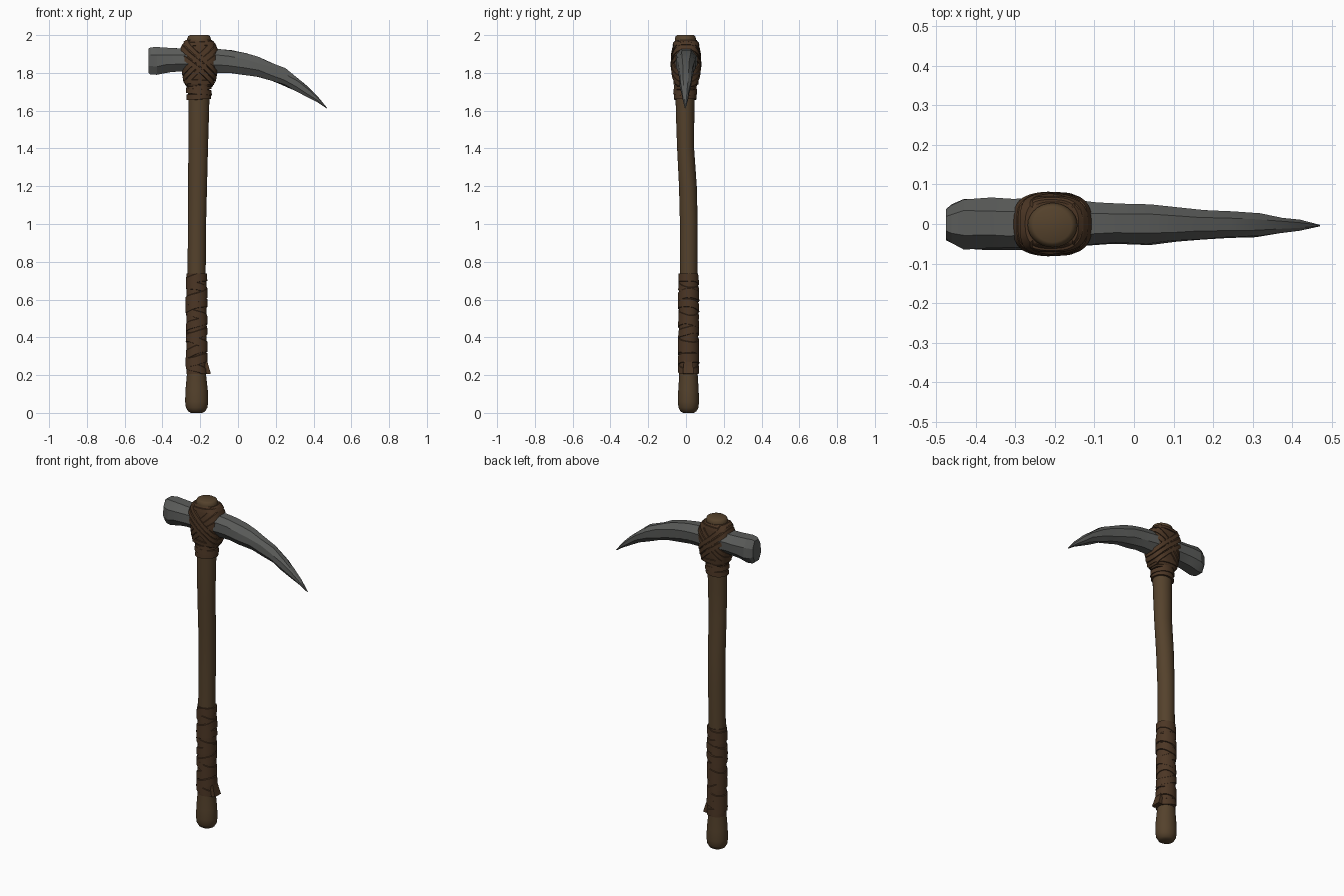
import bpy, bmesh, math, random
from math import cos, sin, pi

random.seed(4)


def material(name, rgb):
    m = bpy.data.materials.new(name)
    m.diffuse_color = (*rgb, 1)
    return m


WOOD = material("brown wood", (0.090, 0.054, 0.025))
LEATHER = material("dark leather", (0.072, 0.037, 0.018))
STONE = material("grey stone", (0.105, 0.108, 0.103))


def loft(name, rings, mat, angle=40, loop=False):
    """Skin a list of equal-sized point rings; loop joins last ring to first, else capped."""
    bm = bmesh.new()
    vs = [[bm.verts.new(p) for p in r] for r in rings]
    n = len(vs[0])
    for i in range(len(vs) if loop else len(vs) - 1):
        a, b = vs[i], vs[(i + 1) % len(vs)]
        for j in range(n):
            k = (j + 1) % n
            bm.faces.new((a[j], a[k], b[k], b[j]))
    if not loop:
        bm.faces.new(vs[0])
        bm.faces.new(vs[-1])
    bmesh.ops.recalc_face_normals(bm, faces=bm.faces)
    me = bpy.data.meshes.new(name)
    bm.to_mesh(me)
    bm.free()
    me.materials.append(mat)
    if angle:
        me.shade_smooth()
        me.set_sharp_from_angle(angle=math.radians(angle))
    ob = bpy.data.objects.new(name, me)
    bpy.context.collection.objects.link(ob)
    return ob


def power(v, e):
    return math.copysign(abs(v) ** e, v)


def surf(body, t, z, off=0.0):
    """Point on a body (profile rows z, cx, cy, rx, ry and roundness n) at angle t, height z."""
    rows, n = body
    zc = min(max(z, rows[0][0]), rows[-1][0])
    for a, b in zip(rows, rows[1:]):
        if zc <= b[0]:
            break
    f = (zc - a[0]) / (b[0] - a[0])
    cx, cy, rx, ry = (p + (q - p) * f for p, q in zip(a[1:], b[1:]))
    return (cx + (rx + off) * power(cos(t), 2 / n),
            cy + (ry + off) * power(sin(t), 2 / n), zc)


def turned(name, body, mat, seg=28, angle=50):
    return loft(name, [[surf(body, 2 * pi * j / seg, r[0]) for j in range(seg)]
                       for r in body[0]], mat, angle)


def strap(name, body, z0, width, thick, tilt=0.0, phase=0.0, wobble=0.0, seg=48):
    """Closed leather band hugging a body, tilted so that it climbs across the front and back."""
    rings = []
    ph = random.uniform(0, 6)
    for i in range(seg):
        t = 2 * pi * (i + 0.5) / seg
        zc = z0 + tilt * power(cos(t - phase), 2 / body[1]) + wobble * sin(3 * t + ph)
        rings.append([surf(body, t, zc + width * u, o) for u, o in
                      ((-1, -0.004), (-0.9, thick), (0.75, thick * 0.8), (1, -0.004))])
    return loft(name, rings, LEATHER, 35, loop=True)


# Handle: slightly bent shaft with a swollen, rounded butt
handle = ([(0, -0.219, 0.013, 0.030, 0.028), (0.008, -0.219, 0.013, 0.045, 0.042),
           (0.028, -0.219, 0.013, 0.057, 0.053), (0.06, -0.219, 0.013, 0.061, 0.056),
           (0.12, -0.219, 0.013, 0.059, 0.054), (0.20, -0.220, 0.013, 0.051, 0.049),
           (0.45, -0.220, 0.013, 0.049, 0.048), (0.75, -0.219, 0.014, 0.048, 0.047),
           (1.00, -0.217, 0.015, 0.048, 0.047), (1.20, -0.214, 0.010, 0.050, 0.047),
           (1.40, -0.211, -0.002, 0.052, 0.045), (1.60, -0.208, -0.005, 0.055, 0.049),
           (1.80, -0.206, -0.003, 0.058, 0.053), (1.93, -0.206, -0.003, 0.064, 0.057),
           (1.98, -0.206, -0.003, 0.063, 0.056), (1.995, -0.206, -0.003, 0.057, 0.051),
           (2.00, -0.206, -0.003, 0.048, 0.043)], 2)
turned("handle", handle, WOOD)

# Stone head: blunt hammer end at left, curved spike at right (x, top, bottom, half width)
stations = [(-0.475, 1.928, 1.800, 0.040), (-0.462, 1.935, 1.791, 0.050),
            (-0.430, 1.937, 1.790, 0.066), (-0.370, 1.932, 1.803, 0.065),
            (-0.310, 1.930, 1.808, 0.066), (-0.205, 1.930, 1.806, 0.064),
            (-0.100, 1.927, 1.800, 0.056), (-0.040, 1.920, 1.800, 0.052),
            (0.030, 1.905, 1.790, 0.051), (0.100, 1.886, 1.779, 0.043),
            (0.170, 1.860, 1.758, 0.039), (0.240, 1.825, 1.738, 0.034),
            (0.310, 1.777, 1.704, 0.030), (0.370, 1.727, 1.673, 0.020),
            (0.420, 1.678, 1.645, 0.014), (0.470, 1.617, 1.611, 0.002)]
section = [(0.5, 1), (1, 0.4), (0.95, -0.45), (0.45, -1),
           (-0.5, -1), (-1, -0.4), (-0.95, 0.45), (-0.45, 1)]
rings = []
for x, top, bot, hy in stations:
    mid, hz = (top + bot) / 2, (top - bot) / 2
    cy = -0.004 * max(0, x) / 0.47
    rings.append([(x + (random.uniform(-0.012, 0.012) if -0.4 < x < 0.4 else 0),
                   cy + hy * u * random.uniform(0.93, 1.05),
                   mid + hz * v * (random.uniform(0.86, 1.06) if abs(v) < 1 else 1))
                  for u, v in section])
loft("stone_head", rings, STONE, angle=22)

# Lashing body around the joint of head and handle
lashing = ([(1.725, -0.206, 0, 0.060, 0.054), (1.737, -0.206, 0, 0.074, 0.060),
            (1.78, -0.205, 0, 0.084, 0.066), (1.84, -0.204, 0, 0.095, 0.072),
            (1.90, -0.204, 0, 0.098, 0.071), (1.94, -0.205, 0, 0.089, 0.066),
            (1.965, -0.206, 0, 0.074, 0.062), (1.975, -0.206, 0, 0.062, 0.056)], 2.7)
turned("head_lashing", lashing, LEATHER, 36)

# Crossed straps: three strands in each diagonal, second diagonal lies over the first
for d, (sign, thick) in enumerate(((1, 0.006), (-1, 0.010))):
    for k in (-1, 0, 1):
        strap(f"cross_strap_{d}_{k + 2}", lashing, 1.853 + 0.036 * k, 0.016,
              thick - 0.001 * abs(k), tilt=sign * (0.085 + 0.006 * k))

# Level bands at the rim and foot of the lashing
strap("rim_band", lashing, 1.955, 0.011, 0.006, tilt=0.004)
strap("foot_band", lashing, 1.752, 0.013, 0.005, tilt=-0.004)

# Neck bands below the head
for i, (z, w, t, tilt) in enumerate(((1.675, 0.017, 0.010, 0.003), (1.702, 0.016, 0.013, -0.006),
                                     (1.722, 0.014, 0.010, 0.006))):
    strap(f"neck_band_{i + 1}", handle, z, w, t, tilt, wobble=0.001)

# Grip: leather sleeve with overlapping slanted wraps
sleeve = ([(z, -0.219, 0.0135, 0.053, 0.051) for z in (0.205, 0.47, 0.738)], 2)
turned("grip_sleeve", sleeve, LEATHER)
for i in range(11):
    strap(f"grip_wrap_{i + 1}", sleeve, 0.235 + i * 0.0475, random.uniform(0.022, 0.029),
          random.uniform(0.003, 0.006), tilt=(0.018 if i % 3 else -0.02) * random.uniform(0.7, 1.2),
          phase=random.uniform(-0.7, 0.7), wobble=0.002)

# Loose strap end flaring out of the grip on the right
flap = []
for x, z, hy in ((-0.170, 0.300, 0.018), (-0.162, 0.270, 0.023),
                 (-0.152, 0.235, 0.027), (-0.143, 0.208, 0.029)):
    flap.append([(x, 0.012 - hy, z), (x, 0.012 + hy, z),
                 (x - 0.022, 0.012 + hy, z - 0.003), (x - 0.022, 0.012 - hy, z - 0.003)])
loft("loose_strap_end", flap, LEATHER, 35)
